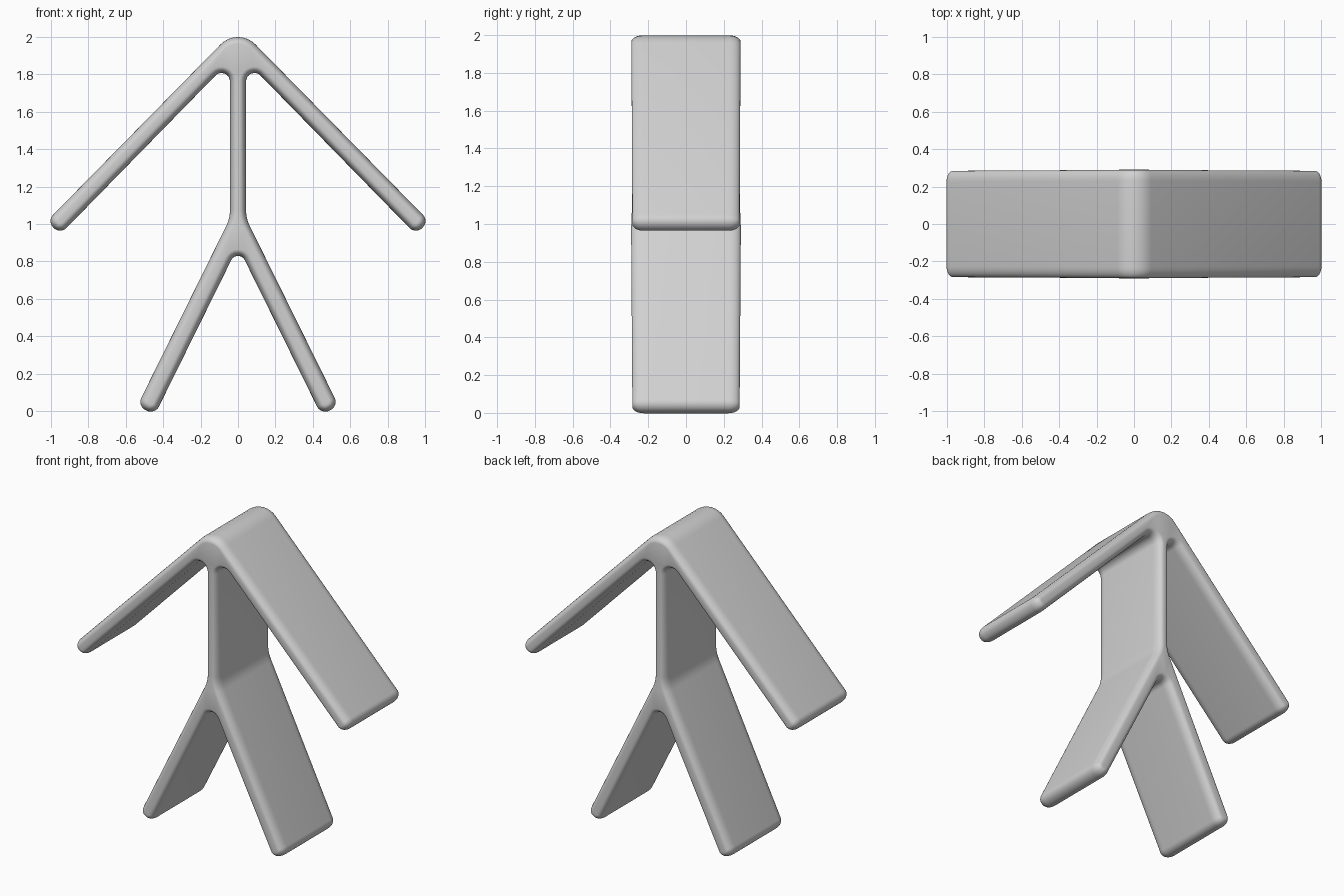
import bpy
import bmesh
import math
from mathutils import Vector
from mathutils.geometry import delaunay_2d_cdt

cube = bpy.data.objects.get("Cube")
if cube:
    bpy.data.objects.remove(cube, do_unlink=True)

HALF_DEPTH = 0.284   # half width of the slabs along y
INSET = 0.035        # how far the rounded rim narrows each slab
RIM = 0.06           # depth of the rounded rim
STEPS = 6            # rim segments

# Right half of the outline: x, z, corner radius
half = [
    (0.0, 2.054, 0.13),      # ridge
    (1.021, 1.015, 0.047),   # arm tip, upper
    (0.949, 0.945, 0.047),   # arm tip, lower
    (0.043, 1.872, 0.045),   # armpit
    (0.043, 1.03, 0.2),      # hip
    (0.538, 0.028, 0.049),   # foot, outer
    (0.444, -0.019, 0.049),  # foot, inner
    (0.0, 0.88, 0.04),       # crotch
]
outline = half + [(-x, z, r) for x, z, r in reversed(half[1:-1])]


def fillet(corners, segments=8):
    """Replace each corner of a closed outline with an arc.
    Returns the points and their unit normals pointing into the outline."""
    points, normals = [], []
    for i, (x, z, r) in enumerate(corners):
        p = Vector((x, z))
        a = (Vector(corners[i - 1][:2]) - p).normalized()
        b = (Vector(corners[(i + 1) % len(corners)][:2]) - p).normalized()
        opening = a.angle(b) / 2
        centre = p + (a + b).normalized() * (r / math.sin(opening))
        reach = r / math.tan(opening)
        start, end = p + a * reach - centre, p + b * reach - centre
        turn = start.angle(end)
        # The outline runs clockwise, so a left turn is a hollow corner
        hollow = a.x * b.y - a.y * b.x < 0
        for k in range(segments + 1):
            t = k / segments
            arc = start * math.sin((1 - t) * turn) + end * math.sin(t * turn)
            points.append(centre + arc / math.sin(turn))
            normals.append(arc.normalized() * (1 if hollow else -1))
    return points, normals


def joint_swell(p):
    """Slight thickening around the two joints."""
    return sum(0.01 * math.exp(-((p - Vector((0, z))).length / 0.13) ** 2)
               for z in (1.9, 0.93))


points, normals = fillet(outline)
count = len(points)

# Rings from front cap to back cap, narrowing at both rims
layers = []
for k in range(STEPS + 1):
    angle = math.pi / 2 * k / STEPS
    layers.append((INSET * (1 - math.sin(angle)), RIM * (1 - math.cos(angle))))
rings = [(i, -1, d) for i, d in layers] + [(i, 1, d) for i, d in reversed(layers)]

bm = bmesh.new()
loops = []
for inset, side, depth in rings:
    loop = []
    for p, n in zip(points, normals):
        q = p + n * inset
        y = side * (HALF_DEPTH - depth + joint_swell(p))
        loop.append(bm.verts.new((q.x, y, q.y)))
    loops.append(loop)
for lower, upper in zip(loops, loops[1:]):
    for i in range(count):
        j = (i + 1) % count
        bm.faces.new((lower[i], lower[j], upper[j], upper[i]))

# Front and back caps, filled only inside the outline
border = [(i, (i + 1) % count) for i in range(count)]
inner = [p + n * INSET for p, n in zip(points, normals)]
_, _, triangles, origins, _, _ = delaunay_2d_cdt(inner, border, [], 1, 1e-6)
for loop in (loops[0], loops[-1]):
    for triangle in triangles:
        if all(origins[v] for v in triangle):
            bm.faces.new([loop[origins[v][0]] for v in triangle])
bmesh.ops.recalc_face_normals(bm, faces=bm.faces[:])

mesh = bpy.data.meshes.new("branching_slab_figure")
bm.to_mesh(mesh)
bm.free()
figure = bpy.data.objects.new("branching_slab_figure", mesh)
bpy.context.collection.objects.link(figure)

grey = bpy.data.materials.new("light_grey")
grey.use_nodes = True
colour = (0.64, 0.64, 0.64, 1.0)
grey.diffuse_color = colour
grey.node_tree.nodes["Principled BSDF"].inputs["Base Color"].default_value = colour
mesh.materials.append(grey)

bpy.ops.object.select_all(action="DESELECT")
figure.select_set(True)
bpy.context.view_layer.objects.active = figure
bpy.ops.object.shade_smooth_by_angle(angle=math.radians(40))
